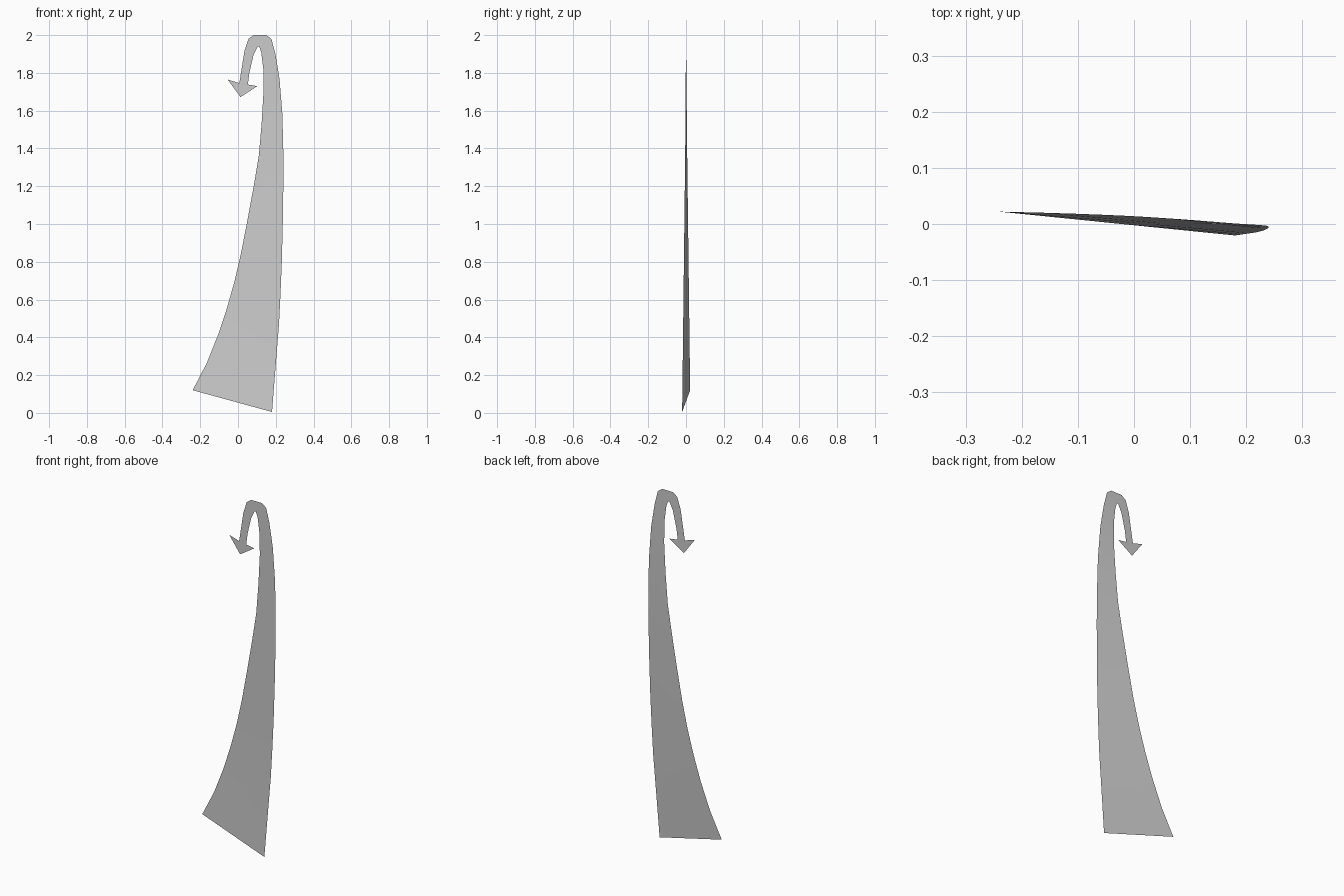
import bpy, bmesh
from mathutils import Vector

if "Cube" in bpy.data.objects:
    bpy.data.objects.remove(bpy.data.objects["Cube"])

# Paired edge points (x, z): inner edge and outer edge, from base to arrow neck
INNER = [(-.24, .12), (-.165, .265), (-.105, .415), (-.06, .55), (-.02, .69), (.015, .84),
         (.05, 1.02), (.083, 1.2), (.11, 1.36), (.125, 1.53), (.135, 1.7), (.134, 1.82),
         (.123, 1.91), (.112, 1.94), (.104, 1.94), (.082, 1.894), (.06, 1.80), (.052, 1.738)]
OUTER = [(.18, .005), (.193, .17), (.205, .32), (.217, .47), (.225, .63), (.232, .8),
         (.237, 1.0), (.24, 1.2), (.24, 1.38), (.235, 1.58), (.22, 1.767), (.198, 1.9),
         (.177, 1.98), (.15, 2.0), (.082, 2.0), (.055, 1.98), (.034, 1.915), (.007, 1.746)]


def fade(z, base, mid):
    # Twist offset: shrinks from base to z = 1.4, then to nothing at the top
    return base + (mid - base) * z / 1.4 if z < 1.4 else mid * (2 - z) / .6


bm = bmesh.new()

# Tapering twisted ribbon, bent over at the top
rows = []
for i, ((xi, zi), (xo, zo)) in enumerate(zip(INNER, OUTER)):
    bent = i > 13
    yi = 0 if bent else fade(zi, .0235, .006)
    yo = 0 if bent else -fade(zo, .0205, .004)
    a, b = Vector((xi, yi, zi)), Vector((xo, yo, zo))
    rows.append([bm.verts.new(a.lerp(b, t)) for t in (0, .5, 1)])
for r, s in zip(rows, rows[1:]):
    for k in range(2):
        bm.faces.new((r[k], r[k + 1], s[k + 1], s[k]))

# Arrow head: two barbs and a tip
left, right, tip = [bm.verts.new((x, 0, z)) for x, z in
                    ((-.055, 1.765), (.103, 1.73), (.013, 1.672))]
n_in, n_mid, n_out = rows[-1]
bm.faces.new((n_in, n_mid, tip))
bm.faces.new((n_mid, n_out, tip))
bm.faces.new((n_out, left, tip))
bm.faces.new((right, n_in, tip))

bmesh.ops.recalc_face_normals(bm, faces=bm.faces)
bm.normal_update()
if sum(f.normal.y * f.calc_area() for f in bm.faces) > 0:
    bmesh.ops.reverse_faces(bm, faces=bm.faces)
mesh = bpy.data.meshes.new("curved_arrow")
bm.to_mesh(mesh)
bm.free()
obj = bpy.data.objects.new("curved_arrow", mesh)
bpy.context.collection.objects.link(obj)
for p in mesh.polygons:
    p.use_smooth = True
